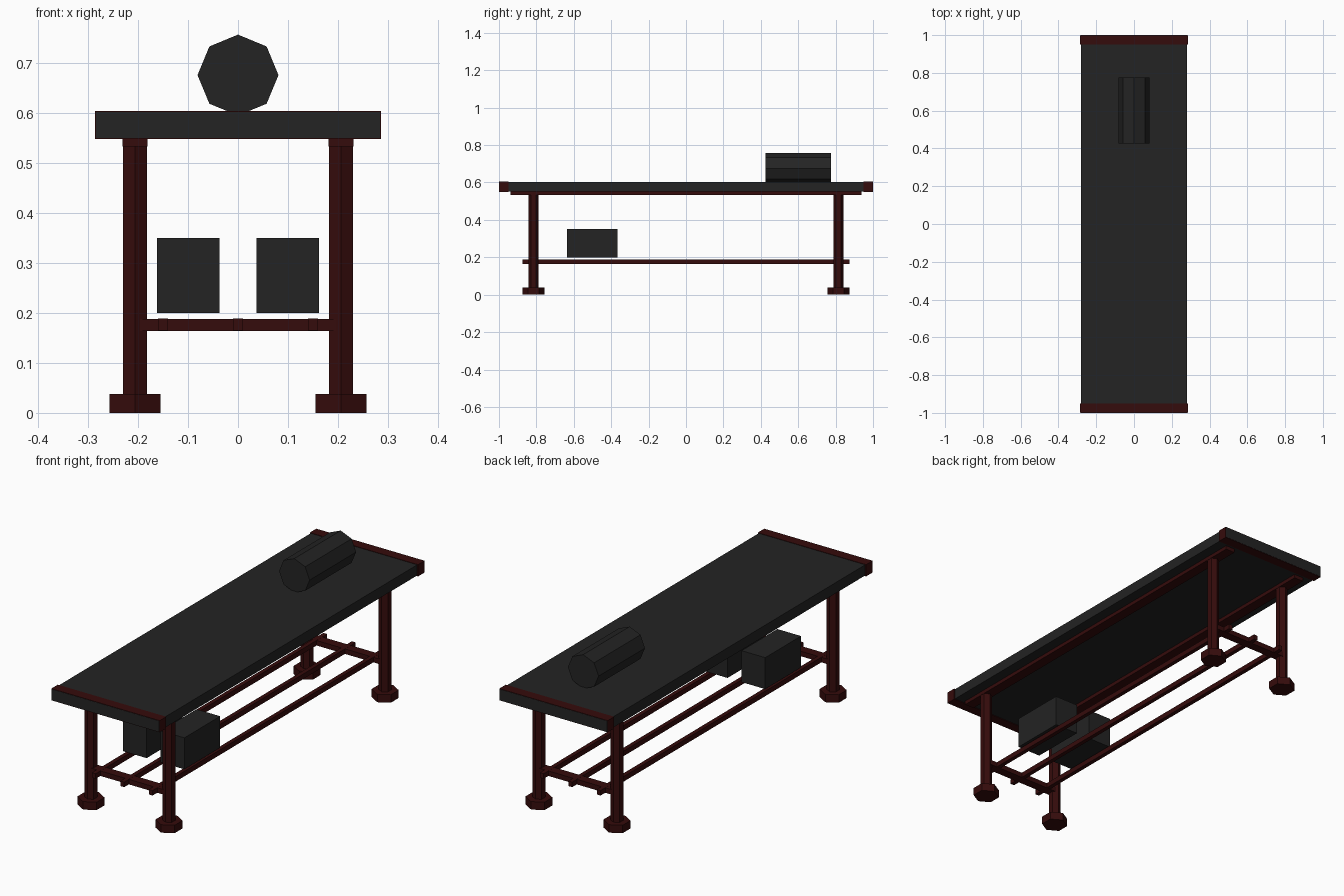
import bpy, math

if "Cube" in bpy.data.objects:
    bpy.data.objects.remove(bpy.data.objects["Cube"])


def material(name, rgb):
    m = bpy.data.materials.new(name)
    m.diffuse_color = (*rgb, 1)
    m.use_nodes = True
    m.node_tree.nodes["Principled BSDF"].inputs["Base Color"].default_value = m.diffuse_color
    return m


DARK = material("charcoal_padding", (0.017, 0.017, 0.017))
RED = material("dark_red_frame", (0.036, 0.0035, 0.0035))


def box(name, x, y, z, mat):
    """Box from (min, max) ranges."""
    bpy.ops.mesh.primitive_cube_add(size=1, location=[sum(r) / 2 for r in (x, y, z)])
    o = bpy.context.object
    o.name = name
    o.scale = [r[1] - r[0] for r in (x, y, z)]
    bpy.ops.object.transform_apply(location=False, rotation=False, scale=True)
    o.data.materials.append(mat)
    return o


def prism(name, sides, radius, length, centre, mat, rotation=(0, 0, 0)):
    bpy.ops.mesh.primitive_cylinder_add(vertices=sides, radius=radius, depth=length,
                                        location=centre, rotation=rotation)
    o = bpy.context.object
    o.name = name
    o.data.materials.append(mat)
    return o


# Padded top
box("padded_top", (-0.281, 0.281), (-0.96, 0.96), (0.551, 0.602), DARK)

# End bands with dark end panels
for s, end in ((-1, "front"), (1, "back")):
    box(end + "_end_band", (-0.286, 0.286), sorted((s * 0.95, s * 0.999)), (0.548, 0.604), RED)
    box(end + "_end_panel", (-0.284, 0.284), sorted((s * 0.995, s * 1.0)), (0.55, 0.602), DARK)

# Head roll
prism("head_roll", 8, 0.081, 0.35, (0, 0.6, 0.676), DARK, (math.pi / 2, 0, 0))

# Rails, legs, feet and hanging boxes on both sides
for sx, side in ((-1, "left"), (1, "right")):
    box(side + "_top_rail", sorted((sx * 0.181, sx * 0.231)), (-0.937, 0.937), (0.533, 0.551), RED)
    box(side + "_storage_box", sorted((sx * 0.037, sx * 0.162)), (-0.636, -0.366), (0.2, 0.35), DARK)
    for sy, end in ((-1, "front"), (1, "back")):
        prism(f"{end}_{side}_leg", 6, 0.0275, 0.54, (sx * 0.206, sy * 0.815, 0.27), RED)
        prism(f"{end}_{side}_foot", 6, 0.0588, 0.038, (sx * 0.206, sy * 0.815, 0.019), RED)

# Crossbars between the legs
for sy, end in ((-1, "front"), (1, "back")):
    box(end + "_crossbar", (-0.2, 0.2), (sy * 0.815 - 0.022, sy * 0.815 + 0.022), (0.164, 0.188), RED)

# Three long shelf rods
for i, x in enumerate((-0.15, 0, 0.15)):
    box(f"shelf_rod_{i + 1}", (x - 0.01, x + 0.01), (-0.873, 0.873), (0.1645, 0.1885), RED)
